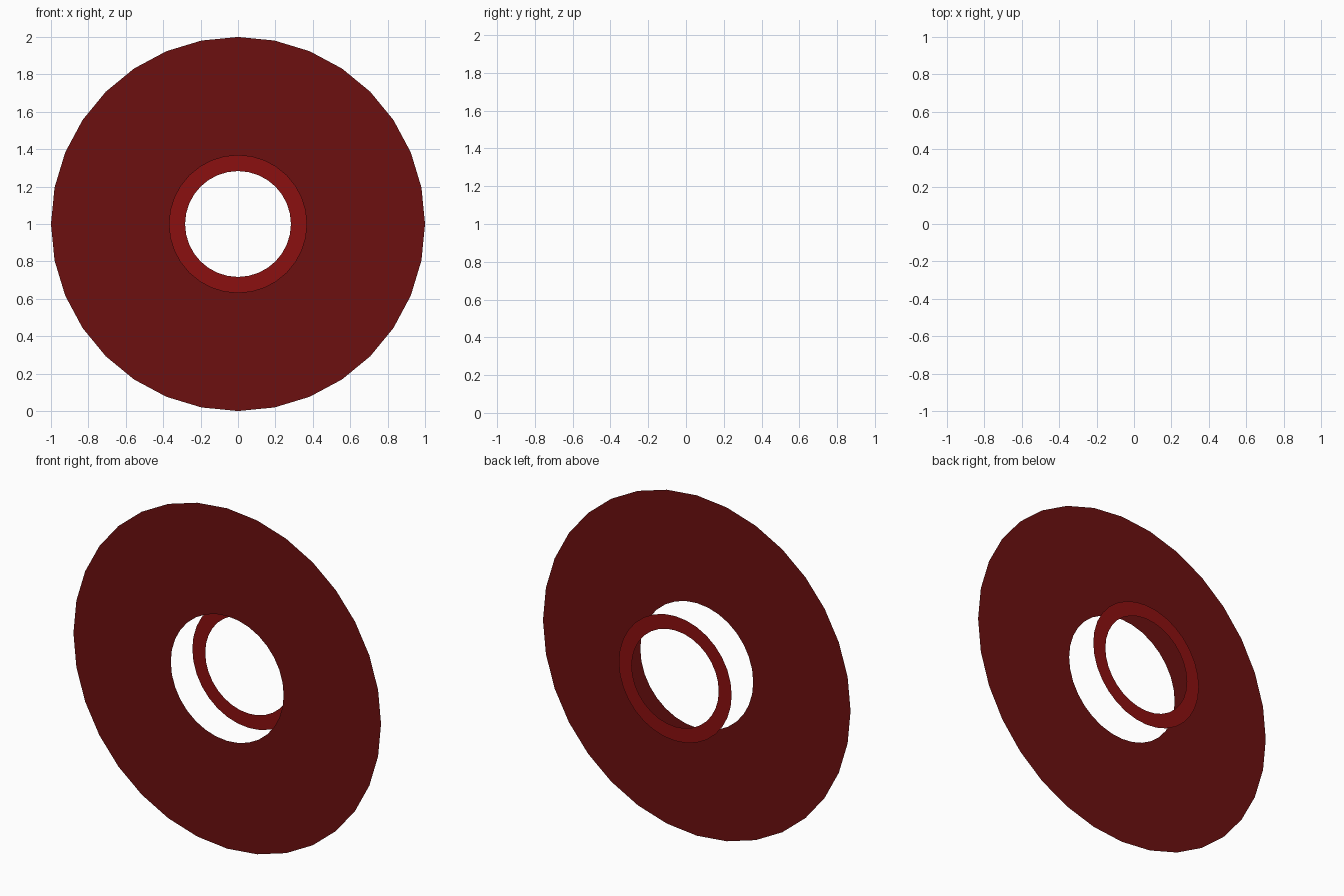
import bpy, bmesh
from math import cos, sin, tau

if "Cube" in bpy.data.objects:
    bpy.data.objects.remove(bpy.data.objects["Cube"])

SIDES = 32


def flat_ring(name, outer, inner, y, color):
    """Paper-thin upright washer facing the front (-y), centred at z = 1."""
    bm = bmesh.new()
    loops = []
    for r in (outer, inner):
        loops.append([bm.verts.new((r * cos(tau * i / SIDES), y, 1 + r * sin(tau * i / SIDES)))
                      for i in range(SIDES)])
    out, inn = loops
    for i in range(SIDES):
        j = (i + 1) % SIDES
        bm.faces.new((out[i], out[j], inn[j], inn[i]))
    mesh = bpy.data.meshes.new(name)
    bm.to_mesh(mesh)
    bm.free()
    mat = bpy.data.materials.new(name + "_red")
    mat.diffuse_color = color
    mat.use_nodes = True
    mat.node_tree.nodes["Principled BSDF"].inputs["Base Color"].default_value = mat.diffuse_color
    mesh.materials.append(mat)
    obj = bpy.data.objects.new(name, mesh)
    bpy.context.collection.objects.link(obj)
    return obj


# Wide disc at the front, with a round hole
flat_ring("front_disc", 1.0, 0.367, -0.1, (0.15, 0.005, 0.005, 1))
# Narrow rim floating behind the hole
flat_ring("back_rim", 0.367, 0.283, 0.1, (0.26, 0.005, 0.005, 1))
